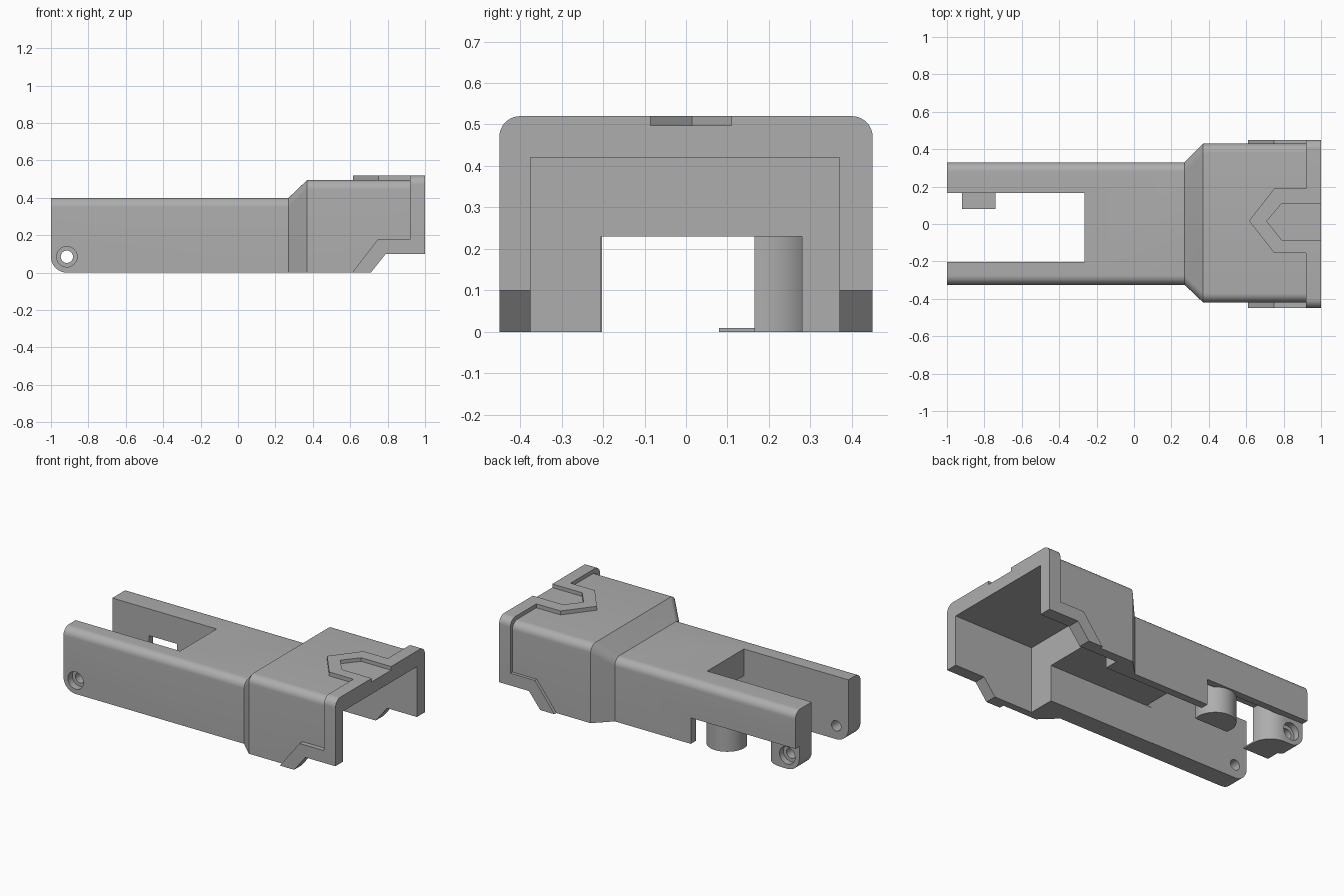
import bpy, bmesh, math
from mathutils import Vector

if "Cube" in bpy.data.objects:
    bpy.data.objects.remove(bpy.data.objects["Cube"], do_unlink=True)

GREY = (0.42, 0.42, 0.42, 1)
mat = bpy.data.materials.new("plain grey")
mat.use_nodes = True
mat.diffuse_color = GREY
mat.node_tree.nodes["Principled BSDF"].inputs["Base Color"].default_value = GREY


def loft(name, rings):
    """Solid through a row of matching closed rings of points."""
    bm = bmesh.new()
    loops = [[bm.verts.new(p) for p in ring] for ring in rings]
    n = len(loops[0])
    for a, b in zip(loops, loops[1:]):
        for i in range(n):
            j = (i + 1) % n
            bm.faces.new((a[i], a[j], b[j], b[i]))
    bm.faces.new(loops[0])
    bm.faces.new(loops[-1])
    bmesh.ops.recalc_face_normals(bm, faces=bm.faces)
    mesh = bpy.data.meshes.new(name)
    bm.to_mesh(mesh)
    bm.free()
    mesh.materials.append(mat)
    ob = bpy.data.objects.new(name, mesh)
    bpy.context.collection.objects.link(ob)
    return ob


def prism_z(name, pts, z0, z1):
    return loft(name, [[(x, y, z) for x, y in pts] for z in (z0, z1)])


def prism_y(name, pts, y0, y1):
    return loft(name, [[(x, y, z) for x, z in pts] for y in (y0, y1)])


def box(name, x0, x1, y0, y1, z0, z1):
    return prism_z(name, [(x0, y0), (x1, y0), (x1, y1), (x0, y1)], z0, z1)


def arc(cx, cy, r, a0, a1, n=10):
    angles = [math.radians(a0 + (a1 - a0) * i / n) for i in range(n + 1)]
    return [(cx + r * math.cos(a), cy + r * math.sin(a)) for a in angles]


def arch(x, y0, y1, h, r=0.05):
    """Upright section with rounded top corners."""
    pts = [(y0, 0), (y1, 0)] + arc(y1 - r, h - r, r, 0, 90) + arc(y0 + r, h - r, r, 90, 180)
    return [(x, y, z) for y, z in pts]


def cut(ob, cutter, op="DIFFERENCE"):
    mod = ob.modifiers.new(op.lower(), "BOOLEAN")
    mod.operation, mod.solver, mod.object = op, "EXACT", cutter
    bpy.context.view_layer.update()
    deps = bpy.context.evaluated_depsgraph_get()
    mesh = bpy.data.meshes.new_from_object(ob.evaluated_get(deps))
    ob.modifiers.clear()
    ob.data = mesh


helpers = []


def helper(ob):
    helpers.append(ob)
    return ob


# Cutters: side outline, hollows, slot and screw hole
outline = helper(prism_y("outline_cutter", [(1.1, 0.1), (1.1, 0.7), (-1, 0.7)]
                 + arc(-0.915, 0.085, 0.085, 180, 270) + [(0.71, 0), (0.79, 0.1)], -0.6, 0.6))
wide_hollow = helper(box("wide_hollow", 0.44, 1.2, -0.375, 0.37, -0.1, 0.42))
mid_hollow = helper(box("middle_hollow", -0.3, 0.5, -0.205, 0.28, -0.1, 0.23))
slot = helper(box("top_slot", -1.2, -0.265, -0.203, 0.165, -0.1, 0.6))
arm_hollow = helper(box("arm_hollow", -1.2, -0.265, 0.1, 0.285, -0.1, 0.23))
arm_window = helper(box("arm_window", -1.2, -0.265, 0.27, 0.5, -0.1, 0.165))
screw = helper(prism_y("screw_hole", arc(-0.915, 0.085, 0.033, 0, 345, 23), -0.6, 0.6))
sinks = [helper(prism_y("screw_sink", arc(-0.915, 0.085, 0.055, 0, 345, 23), a, b))
         for a, b in ((-0.6, -0.28), (0.25, 0.6))]

# Main shell: narrow arms, flare and wide mouth
body = loft("body_shell", [arch(-1, -0.325, 0.33, 0.4), arch(0.27, -0.325, 0.33, 0.4),
                           arch(0.37, -0.42, 0.43, 0.495), arch(0.998, -0.42, 0.43, 0.495)])
cut(body, outline, "INTERSECT")
for c in (wide_hollow, mid_hollow, slot, arm_hollow, arm_window, screw, sinks[0]):
    cut(body, c)

# Raised chevron and its inner notch on top
chevron = prism_z("top_chevron", [(0.95, 0.19), (0.75, 0.19), (0.615, 0.017),
                                  (0.75, -0.155), (0.95, -0.155)], 0.45, 0.52)
notch = helper(prism_z("chevron_notch", [(1.1, 0.11), (0.79, 0.11), (0.71, 0.015),
                                         (0.79, -0.085), (1.1, -0.085)], 0.497, 0.6))
cut(chevron, notch)

# Collar around the mouth with stepped side flaps
collar = loft("mouth_collar", [arch(x, -0.45, 0.45, 0.52) for x in (0.6, 1)])
flap = helper(prism_y("flap_outline", [(0.61, 0), (0.71, 0), (0.79, 0.1), (1.1, 0.1), (1.1, 0.7),
                                       (0.92, 0.7), (0.92, 0.178), (0.748, 0.178)], -0.6, 0.6))
cut(collar, flap, "INTERSECT")
cut(collar, wide_hollow)
cut(collar, notch)

# Lower parts of the open arm: curved post, end block and thin ledge
post = prism_z("curved_post", [(x, max(y, 0.165)) for x, y in
               arc(-0.43, 0.2, 0.12, -17, 197, 24)], 0, 0.235)
end_block = prism_z("end_block", [(-1, 0.29), (-1, 0.165), (-0.74, 0.165)]
                    + arc(-0.865, 0.165, 0.125, 10, 90), 0, 0.235)
cut(end_block, outline, "INTERSECT")
cut(end_block, screw)
cut(end_block, sinks[1])
ledge = box("thin_ledge", -0.92, -0.74, 0.08, 0.17, 0, 0.009)

for ob in helpers:
    bpy.data.objects.remove(ob, do_unlink=True)

# Smooth the rounded faces, keep the edges sharp
bpy.ops.object.select_all(action="DESELECT")
for ob in (body, chevron, collar, post, end_block, ledge):
    ob.select_set(True)
bpy.context.view_layer.objects.active = body
bpy.ops.object.shade_smooth_by_angle(angle=math.radians(30))
